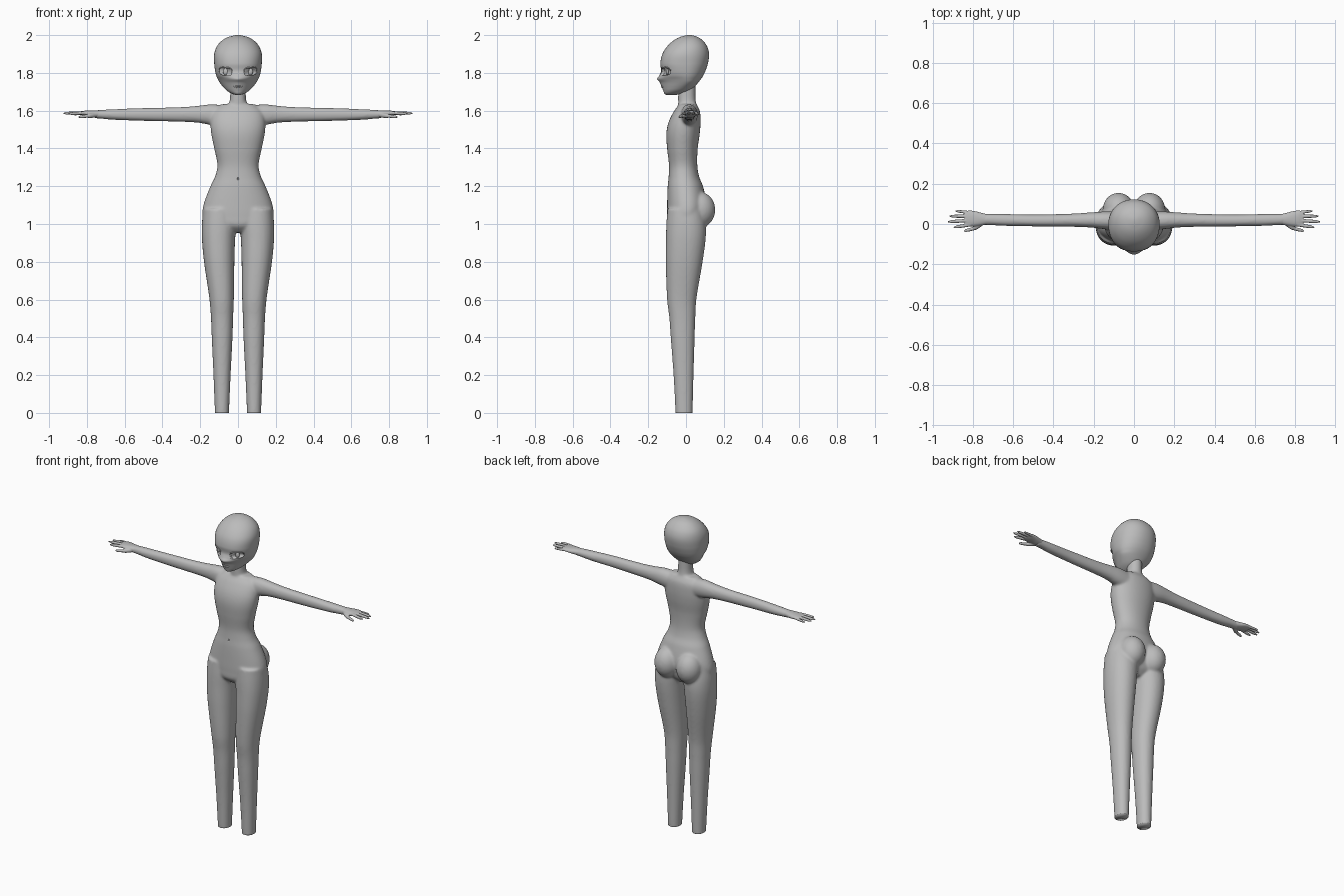
import bpy, bmesh, math
from mathutils import Vector, Matrix

if "Cube" in bpy.data.objects:
    bpy.data.objects.remove(bpy.data.objects["Cube"])

skin = bpy.data.materials.new("matte_grey")
skin.diffuse_color = (0.5, 0.5, 0.5, 1)
skin.use_nodes = True
skin.node_tree.nodes["Principled BSDF"].inputs["Base Color"].default_value = skin.diffuse_color


def finish(name, bm, mat=skin):
    bmesh.ops.recalc_face_normals(bm, faces=bm.faces)
    me = bpy.data.meshes.new(name)
    bm.to_mesh(me)
    bm.free()
    ob = bpy.data.objects.new(name, me)
    bpy.context.collection.objects.link(ob)
    me.materials.append(mat)
    me.shade_smooth()
    return ob


def spline(rows, t):
    """Catmull-Rom through rows, keyed by their first value."""
    i = 0
    while i < len(rows) - 2 and rows[i + 1][0] < t:
        i += 1
    a, b = rows[i], rows[i + 1]
    p, q = rows[max(i - 1, 0)], rows[min(i + 2, len(rows) - 1)]
    h = b[0] - a[0]
    u = (t - a[0]) / h
    out = []
    for k in range(1, len(a)):
        m0 = (b[k] - p[k]) / (b[0] - p[0]) * h
        m1 = (q[k] - a[k]) / (q[0] - a[0]) * h
        out.append((2*u**3 - 3*u*u + 1)*a[k] + (u**3 - 2*u*u + u)*m0
                   + (3*u*u - 2*u**3)*b[k] + (u**3 - u*u)*m1)
    return out


def power(v, e):
    return math.copysign(abs(v) ** (2 / e), v)


def loft(bm, rows, place, steps=40, sides=32):
    """Rows: key, u_min, u_max, v_min, v_max [, front exponent, v_mid]."""
    rings = []
    for s in range(steps + 1):
        t = rows[0][0] + (rows[-1][0] - rows[0][0]) * s / steps
        r = spline(rows, t)
        e, vm = (r[4], r[5]) if len(r) > 4 else (2.2, (r[2] + r[3]) / 2)
        ring = []
        for k in range(sides):
            a = 2 * math.pi * k / sides
            c, d = math.cos(a), math.sin(a)
            ex = e if d < 0 else 2.1
            u = (r[0] + r[1]) / 2 + (r[1] - r[0]) / 2 * power(c, ex)
            v = vm + ((r[3] - vm) if d > 0 else (vm - r[2])) * power(d, ex)
            ring.append(bm.verts.new(place(t, u, v)))
        rings.append(ring)
    for a, b in zip(rings, rings[1:]):
        for k in range(sides):
            n = (k + 1) % sides
            bm.faces.new((a[k], a[n], b[n], b[k]))
    bm.faces.new(rings[0])
    bm.faces.new(rings[-1])


def ball(bm, c, s):
    m = Matrix.Translation(c) @ Matrix.Diagonal((*s, 1))
    bmesh.ops.create_uvsphere(bm, u_segments=32, v_segments=20, radius=1, matrix=m)


def modifier(ob, kind, **settings):
    m = ob.modifiers.new(kind.title(), kind)
    for k, v in settings.items():
        setattr(m, k, v)


def cut(ob, name, bm):
    c = finish(name, bm)
    c.hide_render = True
    c.hide_set(True)
    modifier(ob, "BOOLEAN", object=c, operation="DIFFERENCE", solver="EXACT")


upright = lambda t, u, v: (u, v, t)

# Body: torso, neck, legs, buttocks and arms fused into one skin
bm = bmesh.new()
torso = [(0.955, .05, -.06, .05), (0.99, .15, -.095, .085), (1.04, .186, -.10, .10),
         (1.10, .183, -.10, .11), (1.20, .146, -.097, .09), (1.25, .122, -.092, .07),
         (1.31, .109, -.09, .06), (1.40, .126, -.10, .062), (1.48, .142, -.104, .073),
         (1.54, .145, -.092, .077), (1.60, .13, -.062, .073), (1.635, .085, -.035, .055)]
loft(bm, [(z, -w, w, f, b) for z, w, f, b in torso], upright, 60, 48)
loft(bm, [(1.56, -.06, .06, -.05, .06), (1.63, -.048, .048, -.042, .055),
          (1.67, -.042, .042, -.042, .05), (1.78, -.04, .04, -.04, .05)], upright, 20)
leg = [(-.03, .049, .121, -.054, .034), (0.2, .039, .130, -.066, .04),
       (0.4, .029, .139, -.081, .046), (0.5, .026, .143, -.088, .049),
       (0.6, .022, .151, -.10, .055), (0.8, .019, .180, -.107, .088),
       (0.92, .015, .191, -.106, .104), (1.0, .008, .191, -.104, .105),
       (1.08, .01, .184, -.098, .09)]
arm = [(.08, 1.515, 1.63, -.03, .062), (.15, 1.525, 1.633, -.025, .062),
       (.21, 1.536, 1.626, -.018, .058), (.30, 1.541, 1.619, -.014, .052),
       (.50, 1.546, 1.614, -.012, .047), (.65, 1.551, 1.608, -.009, .05),
       (.73, 1.558, 1.604, -.005, .05), (.76, 1.56, 1.601, -.006, .05)]
for s in (1, -1):
    loft(bm, leg, lambda t, u, v: (s * u, v, t), 60)
    loft(bm, arm, lambda t, u, v: (s * t, v, u), 40)
    ball(bm, (s * .077, .072, 1.075), (.078, .083, .095))
body = finish("body", bm)
modifier(body, "REMESH", mode="VOXEL", voxel_size=0.007, use_smooth_shade=True)
modifier(body, "SMOOTH", factor=0.5, iterations=8)

# Flat leg ends and navel
bm = bmesh.new()
bmesh.ops.create_cube(bm, size=1, matrix=Matrix.Translation((0, 0, -.5)))
cut(body, "leg_trim", bm)
bm = bmesh.new()
ball(bm, (0, -.096, 1.24), (.005, .007, .007))
cut(body, "navel_cutter", bm)

# Hands: palm, four fingers and thumb
bm = bmesh.new()


def finger(a, b, r):
    a, b = Vector(a), Vector(b)
    d = b - a
    side = Vector((-d.y, d.x, 0)).normalized()
    up = d.cross(side).normalized()
    rows = [(0, -r, r, -r, r), (.5, -r, r, -r, r), (.85, -.8*r, .8*r, -.8*r, .8*r),
            (1, -.3*r, .3*r, -.3*r, .3*r)]
    loft(bm, rows, lambda t, u, v: a + d * t + side * u + up * v, 14, 14)


loft(bm, [(.72, 1.562, 1.602, 0, .046), (.76, 1.564, 1.602, -.008, .056),
          (.79, 1.569, 1.601, -.012, .064), (.82, 1.574, 1.599, -.011, .067),
          (.84, 1.58, 1.595, -.006, .062)], lambda t, u, v: (t, v, u), 24)
finger((.81, -.003, 1.588), (.897, -.017, 1.584), .0085)
finger((.81, .018, 1.589), (.926, .011, 1.586), .0085)
finger((.81, .038, 1.588), (.918, .039, 1.585), .0085)
finger((.81, .056, 1.585), (.888, .065, 1.581), .0075)
finger((.755, .006, 1.578), (.80, -.026, 1.571), .013)
finger((.785, -.02, 1.573), (.845, -.035, 1.566), .0085)
hands = finish("hands", bm)
modifier(hands, "REMESH", mode="VOXEL", voxel_size=0.003, use_smooth_shade=True)
modifier(hands, "SMOOTH", factor=0.5, iterations=3)
modifier(hands, "MIRROR")

# Head: height, half width, front, back, front roundness, widest depth
shape = [(1.684, .016, -.105, -.05, 2, -.075), (1.69, .034, -.114, -.015, 2, -.06),
         (1.705, .058, -.12, .02, 1.9, -.04), (1.725, .078, -.128, .044, 1.75, -.02),
         (1.75, .098, -.139, .066, 1.65, 0), (1.768, .108, -.153, .08, 1.6, 0),
         (1.785, .115, -.142, .091, 1.9, 0), (1.81, .121, -.132, .103, 2.2, 0),
         (1.85, .126, -.136, .116, 2.3, 0), (1.90, .126, -.125, .122, 2.2, 0),
         (1.94, .112, -.1, .112, 2.1, .01), (1.97, .086, -.068, .09, 2, .015),
         (1.99, .052, -.032, .062, 2, .02), (2.0, .012, .005, .03, 2, .02)]
skull = [(z, -w, w, f, b, e, m) for z, w, f, b, e, m in shape]
bm = bmesh.new()
loft(bm, skull, upright, 80, 64)
head = finish("head", bm)


def face_y(x, z):
    _, w, f, _, e, m = spline(skull, z)
    return m - (m - f) * max(0, 1 - abs(x / w) ** e) ** (1 / e)


def eye_outline(a, grow=1.0):
    c, d = math.cos(a), math.sin(a)
    return .066 + .033 * grow * power(c, 3), 1.807 + .02 * grow * power(d, 3) + .004 * c


# Eye sockets cut through the face, with eyeballs behind
bm = bmesh.new()
for s in (1, -1):
    pts = [eye_outline(2 * math.pi * k / 28) for k in range(28)]
    face = bm.faces.new([bm.verts.new((s * x, -.2, z)) for x, z in pts])
    new = bmesh.ops.extrude_face_region(bm, geom=[face])["geom"]
    for v in new:
        if isinstance(v, bmesh.types.BMVert):
            v.co.y = face_y(v.co.x, v.co.z) + .014
cut(head, "eye_socket_cutter", bm)
bm = bmesh.new()
for s in (1, -1):
    ball(bm, (s * .064, face_y(.064, 1.807) + .017, 1.807), (.015, .008, .019))
finish("irises", bm)


def ridge(name, paths, r):
    cu = bpy.data.curves.new(name, "CURVE")
    cu.dimensions = "3D"
    cu.bevel_depth = r
    cu.bevel_resolution = 2
    for path in paths:
        sp = cu.splines.new("POLY")
        sp.points.add(len(path) - 1)
        n = len(path) - 1
        for k, (x, z) in enumerate(path):
            sp.points[k].co = (x, face_y(x, z), z, 1)
            sp.points[k].radius = .35 + .65 * math.sin(math.pi * k / n)
    ob = bpy.data.objects.new(name, cu)
    bpy.context.collection.objects.link(ob)
    cu.materials.append(skin)


# Upper lashes and lips
lash = [eye_outline(math.radians(5 + 8.5 * k), 1.08) for k in range(21)]
ridge("upper_lashes", [[(s * x, z) for x, z in lash] for s in (1, -1)], .004)
lip = [-.022 + .044 * k / 12 for k in range(13)]
ridge("lips", [[(x, z + c * abs(x)) for x in lip] for z, c in ((1.731, -.1), (1.722, .2))], .0035)

bpy.context.view_layer.objects.active = head
for o in bpy.context.selected_objects:
    o.select_set(False)
for o in (head, body):
    o.select_set(True)
bpy.ops.object.shade_smooth_by_angle(angle=math.radians(45))
